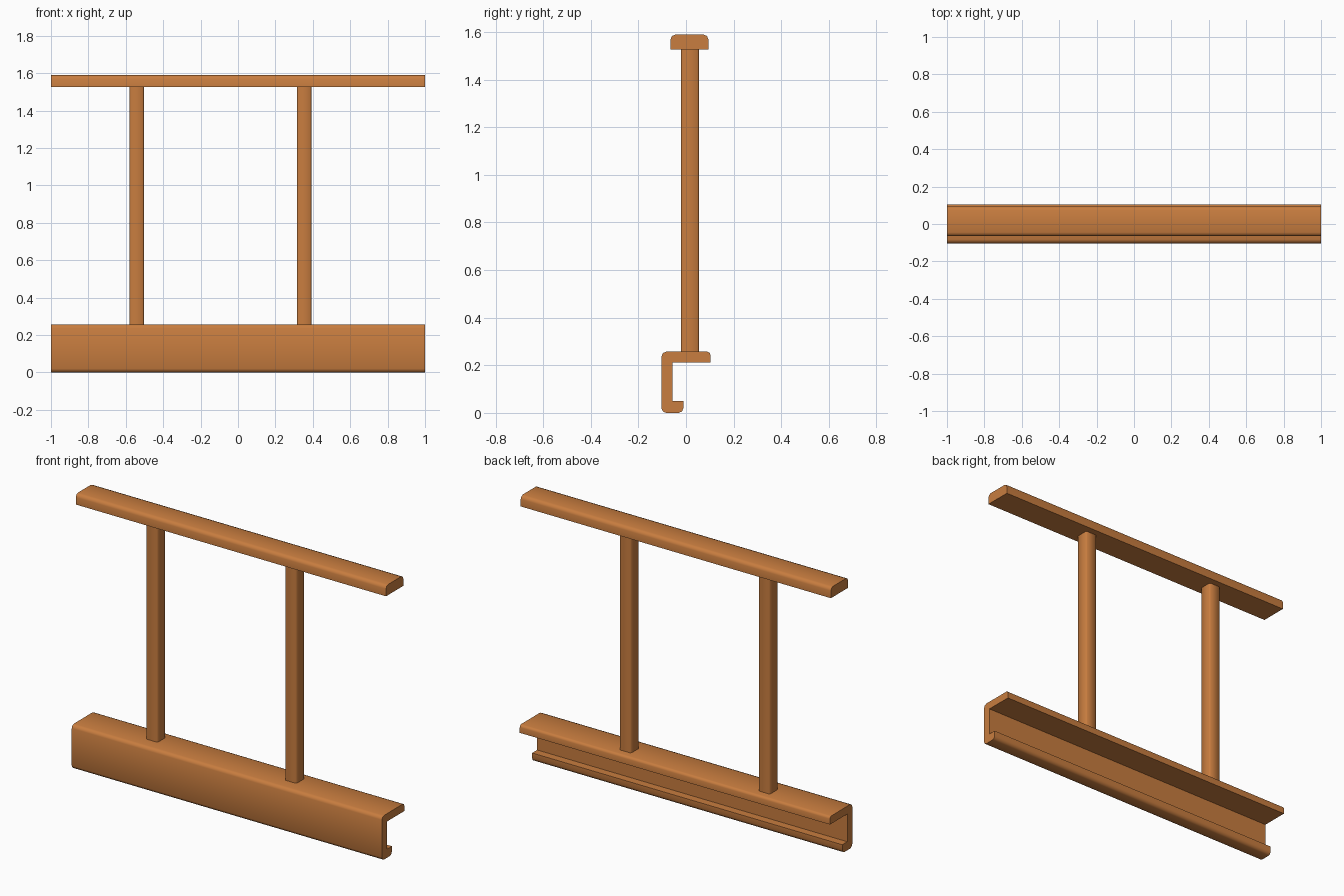
import bpy, bmesh, math

if "Cube" in bpy.data.objects:
    bpy.data.objects.remove(bpy.data.objects["Cube"])

wood = bpy.data.materials.new("orange_brown")
wood.diffuse_color = (0.58, 0.205, 0.05, 1)
wood.use_nodes = True
wood.node_tree.nodes["Principled BSDF"].inputs["Base Color"].default_value = wood.diffuse_color


def rounded(points, steps=2):
    """Profile points (u, v, radius): replace corners having a radius by short arcs."""
    out = []
    n = len(points)
    for i, (u, v, r) in enumerate(points):
        if r == 0:
            out.append((u, v))
            continue
        ends = []
        for q in (points[i - 1], points[(i + 1) % n]):
            d = math.hypot(q[0] - u, q[1] - v)
            ends.append(((q[0] - u) / d * r, (q[1] - v) / d * r))
        (au, av), (bu, bv) = ends
        for k in range(steps + 1):
            t = k / steps * math.pi / 2
            s, c = 1 - math.sin(t), 1 - math.cos(t)
            out.append((u + au * s + bu * c, v + av * s + bv * c))
    return out


def extrude(name, coords, offset):
    """Extrude a closed 3D outline along an offset."""
    bm = bmesh.new()
    face = bm.faces.new([bm.verts.new(c) for c in coords])
    res = bmesh.ops.extrude_face_region(bm, geom=[face])
    moved = [g for g in res["geom"] if isinstance(g, bmesh.types.BMVert)]
    bmesh.ops.translate(bm, verts=moved, vec=offset)
    bmesh.ops.recalc_face_normals(bm, faces=bm.faces)
    mesh = bpy.data.meshes.new(name)
    bm.to_mesh(mesh)
    bm.free()
    mesh.materials.append(wood)
    obj = bpy.data.objects.new(name, mesh)
    bpy.context.collection.objects.link(obj)
    bpy.ops.object.select_all(action='DESELECT')
    obj.select_set(True)
    bpy.context.view_layer.objects.active = obj
    bpy.ops.object.shade_smooth_by_angle(angle=math.radians(50))


def beam(name, profile):
    """Full-length beam along x from a (y, z) profile."""
    extrude(name, [(-1, y, z) for y, z in rounded(profile)], (2, 0, 0))


# Hooked channel at the bottom
beam("base_channel", [
    (-0.103, 0, 0.02), (-0.011, 0, 0.02), (-0.011, 0.05, 0), (-0.057, 0.05, 0),
    (-0.057, 0.211, 0), (0.103, 0.211, 0), (0.103, 0.257, 0.014), (-0.103, 0.257, 0.02)])

# Handrail with rounded upper edges
beam("handrail", [
    (-0.065, 1.527, 0), (0.094, 1.527, 0), (0.094, 1.589, 0.02), (-0.065, 1.589, 0.02)])

# Two square posts with softened edges
for name, cx in (("left_post", -0.541), ("right_post", 0.354)):
    h, r = 0.038, 0.007
    y0, y1 = -0.022, 0.055
    outline = rounded([(cx - h, y0, r), (cx + h, y0, r), (cx + h, y1, r), (cx - h, y1, r)], 1)
    extrude(name, [(x, y, 0.25) for x, y in outline], (0, 0, 1.285))
